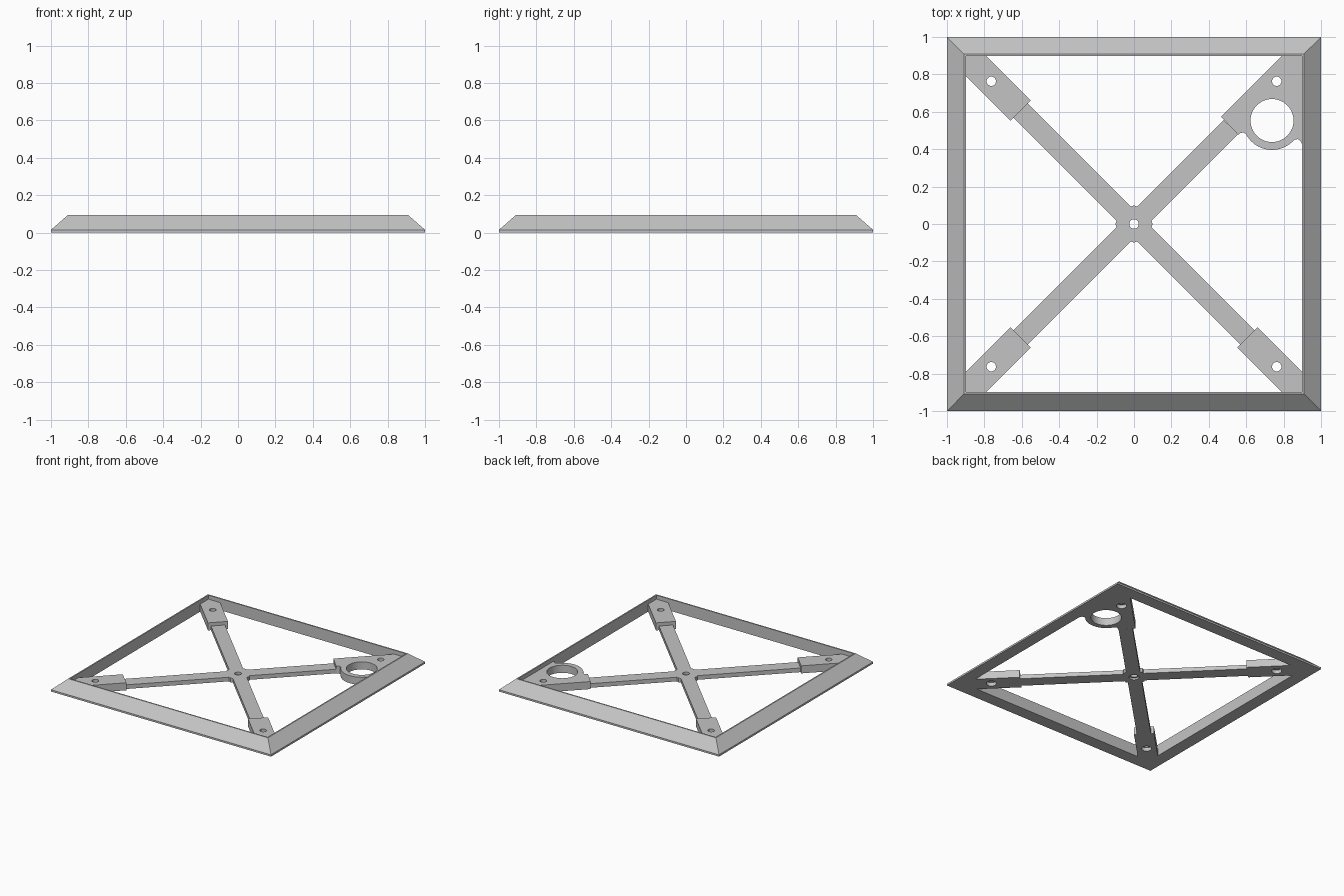
import bpy, bmesh, math

cube = bpy.data.objects.get("Cube")
if cube:
    bpy.data.objects.remove(cube, do_unlink=True)

GREY = (0.55, 0.55, 0.55, 1)
mat = bpy.data.materials.new("plain grey")
mat.use_nodes = True
mat.diffuse_color = GREY
mat.node_tree.nodes["Principled BSDF"].inputs["Base Color"].default_value = GREY

INNER = 0.897      # inside wall of the frame
ARM = 0.0375       # diagonal arm: half of its offset from the diagonal, doubled below
PAD_TOP, ARM_TOP = 0.062, 0.034


def finish(name, bm):
    bmesh.ops.recalc_face_normals(bm, faces=bm.faces)
    mesh = bpy.data.meshes.new(name)
    bm.to_mesh(mesh)
    bm.free()
    mesh.materials.append(mat)
    obj = bpy.data.objects.new(name, mesh)
    bpy.context.collection.objects.link(obj)
    return obj


def prism(name, outline, height):
    """Extrude a flat outline upward from the ground."""
    bm = bmesh.new()
    face = bm.faces.new([bm.verts.new((x, y, 0)) for x, y in outline])
    top = bmesh.ops.extrude_face_region(bm, geom=[face])["geom"]
    verts = [v for v in top if isinstance(v, bmesh.types.BMVert)]
    bmesh.ops.translate(bm, verts=verts, vec=(0, 0, height))
    return finish(name, bm)


def drill(obj, x, y, radius, z0=-0.1, z1=0.2, sides=32):
    """Cut a round hole between two heights."""
    bpy.ops.mesh.primitive_cylinder_add(vertices=sides, radius=radius, depth=z1 - z0,
                                        location=(x, y, (z0 + z1) / 2))
    cutter = bpy.context.object
    cutter.hide_render = True
    mod = obj.modifiers.new("hole", 'BOOLEAN')
    mod.operation, mod.solver, mod.object = 'DIFFERENCE', 'EXACT', cutter
    bpy.context.view_layer.objects.active = obj
    bpy.ops.object.modifier_apply(modifier=mod.name)
    bpy.data.objects.remove(cutter, do_unlink=True)


def screw_hole(obj, x, y, depth):
    drill(obj, x, y, 0.025)
    drill(obj, x, y, 0.038, z1=depth)


def smooth(obj):
    bpy.ops.object.select_all(action='DESELECT')
    obj.select_set(True)
    bpy.context.view_layer.objects.active = obj
    bpy.ops.object.shade_smooth_by_angle(angle=math.radians(30))


# Square frame: a bevelled section swept round four mitred corners
section = [(1, 0), (1, 0.015), (0.908, 0.095), (INNER, 0.095), (INNER, 0)]
corners = [(-1, -1), (1, -1), (1, 1), (-1, 1)]
bm = bmesh.new()
loops = [[bm.verts.new((sx * r, sy * r, z)) for r, z in section] for sx, sy in corners]
for i in range(4):
    a, b = loops[i], loops[(i + 1) % 4]
    for j in range(len(section)):
        k = (j + 1) % len(section)
        bm.faces.new((a[j], b[j], b[k], a[k]))
finish("frame", bm)

# Crossed arms with a small eight-sided hub in the middle
off = 2 * ARM
bump = (0.0927, 0.0177)
outline = []
for q in range(4):
    c, s = round(math.cos(q * math.pi / 2)), round(math.sin(q * math.pi / 2))
    end = 0.518 if q == 0 else 0.6065
    half = off / 2
    quadrant = [(0.1, 0), bump, (end + half, end - half),
                (end - half, end + half), bump[::-1]]
    outline += [(x * c - y * s, x * s + y * c) for x, y in quadrant]
brace = prism("cross_brace", outline, ARM_TOP)
screw_hole(brace, 0, 0, 0.015)
smooth(brace)

# Three plain corner pads
pad = [(INNER, INNER), (INNER - 0.107, INNER), (0.553, 0.66),
       (0.66, 0.553), (INNER, INNER - 0.107)]
for name, sx, sy in (("front_left_pad", 1, -1), ("front_right_pad", -1, -1),
                     ("back_right_pad", -1, 1)):
    obj = prism(name, [(x * sx, y * sy) for x, y in pad], PAD_TOP)
    screw_hole(obj, 0.763 * sx, 0.763 * sy, 0.03)
    smooth(obj)

# Wide corner pad carrying the round holder
cx, cy, r = 0.738, 0.553, 0.157
ring = [(cx + r * math.cos(math.radians(t)), cy + r * math.sin(math.radians(t)))
        for t in range(207, 316, 6)]
outline = [(INNER, INNER), (INNER - 0.107, INNER), (0.466, 0.573), (0.557, 0.477),
           (0.57, 0.487), (0.585, 0.489), *ring,
           (0.86, 0.451), (0.875, 0.454), (0.889, 0.446), (INNER, 0.43)]
holder = prism("holder_pad", outline, PAD_TOP)
drill(holder, cx, cy, 0.115, sides=48)
screw_hole(holder, 0.763, 0.763, 0.03)
smooth(holder)
